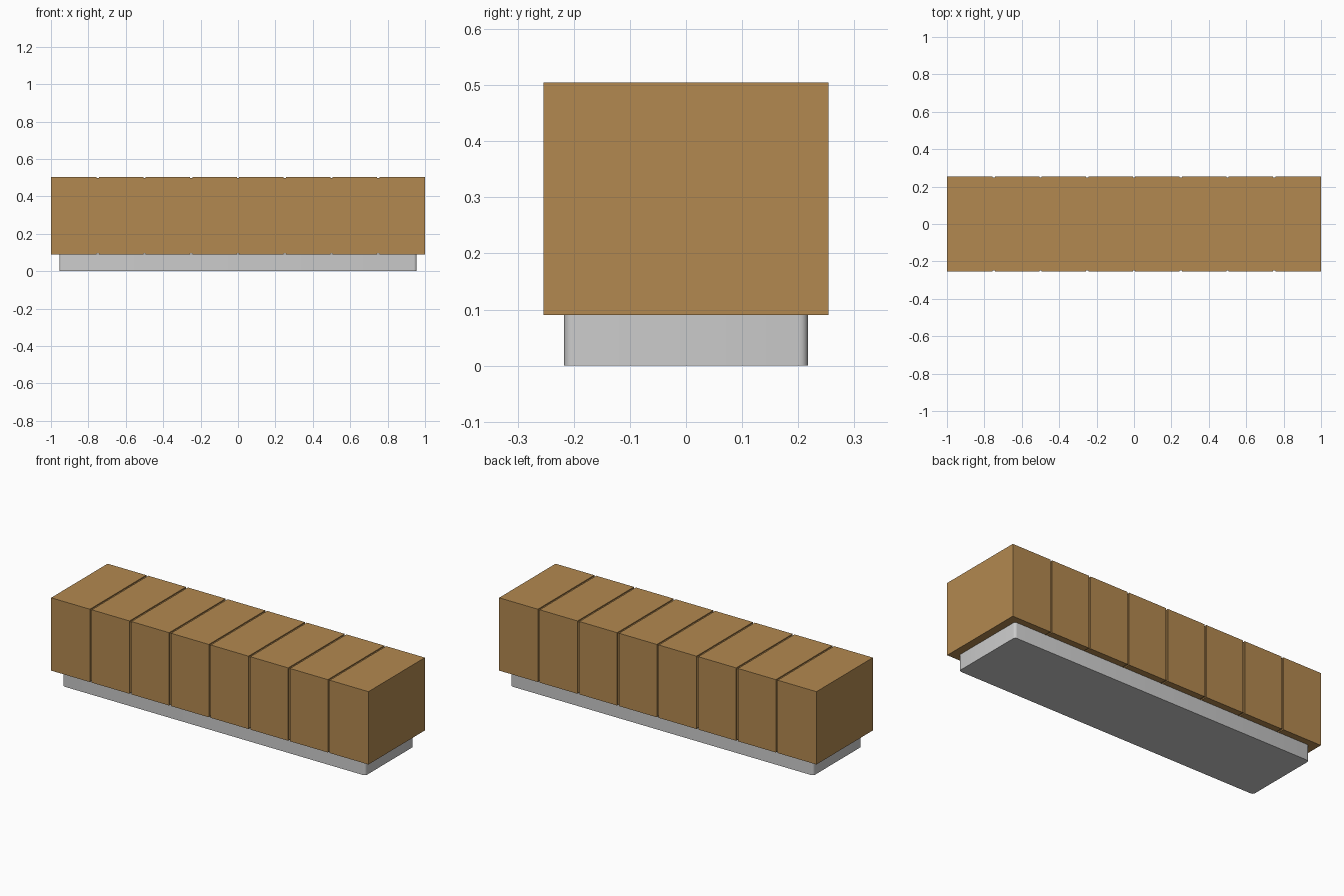
import bpy, bmesh

if "Cube" in bpy.data.objects:
    bpy.data.objects.remove(bpy.data.objects["Cube"])

HALF_W, Z_LOW, Z_TOP = 0.254, 0.09, 0.505
GROOVE, DEPTH, BLOCKS = 0.012, 0.006, 8


def make_object(name, bm):
    bmesh.ops.recalc_face_normals(bm, faces=bm.faces)
    mesh = bpy.data.meshes.new(name)
    bm.to_mesh(mesh)
    bm.free()
    obj = bpy.data.objects.new(name, mesh)
    bpy.context.collection.objects.link(obj)
    return obj


# Timber seat: square section lofted along x, stepping in at each groove
stations = [(-1, 0)]
for i in range(1, BLOCKS):
    x = -1 + 2 * i / BLOCKS
    a, b = x - GROOVE / 2, x + GROOVE / 2
    stations += [(a, 0), (a, DEPTH), (b, DEPTH), (b, 0)]
stations.append((1, 0))

bm = bmesh.new()
rings = []
for x, d in stations:
    w, lo, hi = HALF_W - d, Z_LOW + d, Z_TOP - d
    rings.append([bm.verts.new((x, y, z))
                  for y, z in ((-w, lo), (w, lo), (w, hi), (-w, hi))])
for r, s in zip(rings, rings[1:]):
    for k in range(4):
        n = (k + 1) % 4
        bm.faces.new((r[k], r[n], s[n], s[k]))
bm.faces.new(rings[0])
bm.faces.new(rings[-1])
seat = make_object("timber_seat", bm)

wood = bpy.data.materials.new("wood")
wood.diffuse_color = (0.45, 0.25, 0.08, 1)
wood.use_nodes = True
wood.node_tree.nodes["Principled BSDF"].inputs["Base Color"].default_value = wood.diffuse_color
seat.data.materials.append(wood)

# Recessed plinth with rounded upright corners
bm = bmesh.new()
bmesh.ops.create_cube(bm, size=1)
bmesh.ops.scale(bm, vec=(1.91, 0.434, 0.09), verts=bm.verts)
bmesh.ops.translate(bm, vec=(0, 0, 0.045), verts=bm.verts)
upright = [e for e in bm.edges
           if abs(e.verts[0].co.z - e.verts[1].co.z) > 0.05]
bmesh.ops.bevel(bm, geom=upright, offset=0.015, segments=4,
                profile=0.5, affect='EDGES')
plinth = make_object("plinth", bm)
bpy.context.view_layer.objects.active = plinth
plinth.select_set(True)
bpy.ops.object.shade_smooth_by_angle()
